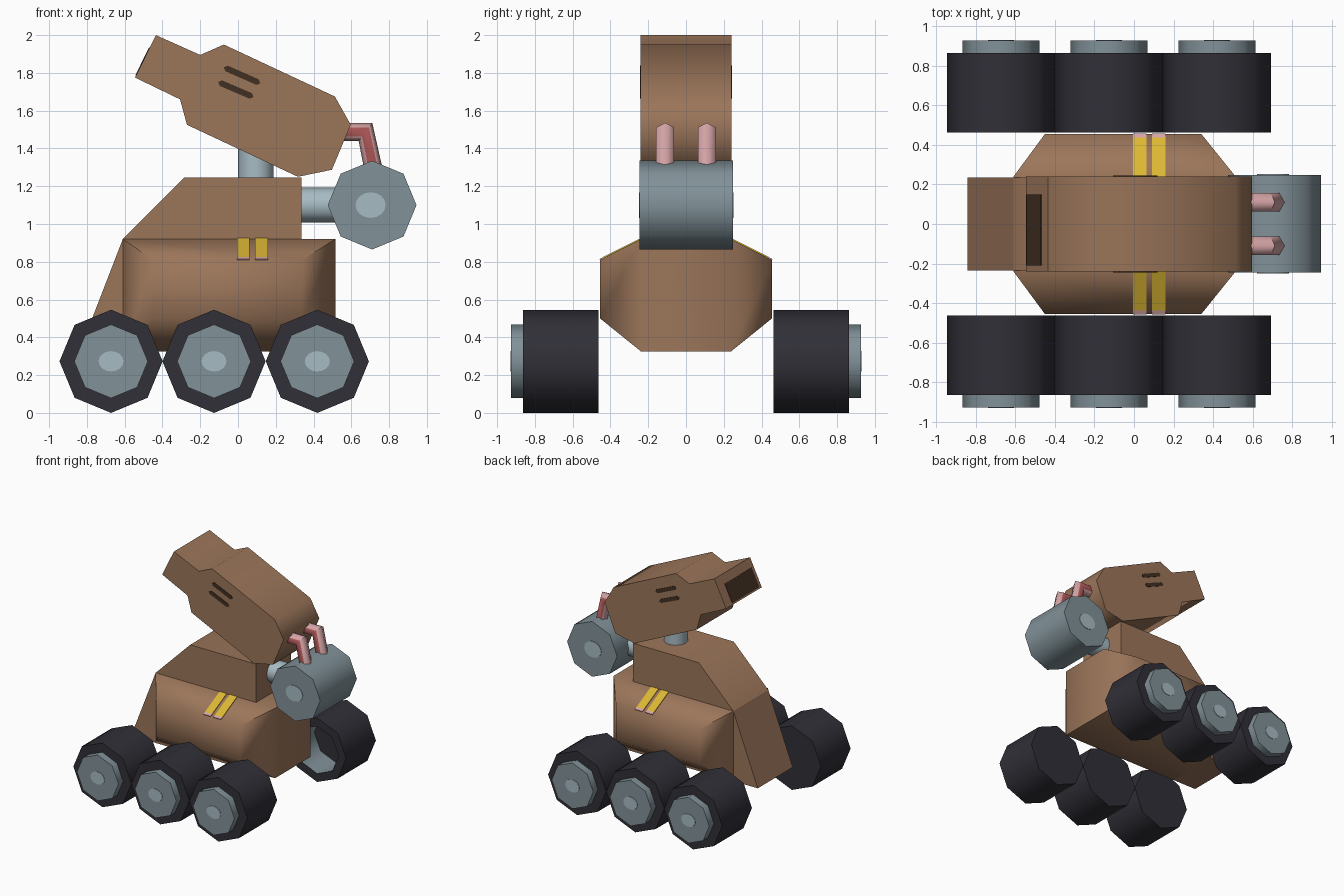
import bpy, bmesh, math
from mathutils import Vector

if "Cube" in bpy.data.objects:
    bpy.data.objects.remove(bpy.data.objects["Cube"])


def mat(name, r, g, b):
    m = bpy.data.materials.new(name)
    m.diffuse_color = (r, g, b, 1)
    m.use_nodes = True
    m.node_tree.nodes["Principled BSDF"].inputs["Base Color"].default_value = m.diffuse_color
    return m


BROWN = mat("brown", 0.33, 0.18, 0.102)
DARK = mat("dark brown", 0.055, 0.03, 0.016)
TYRE = mat("charcoal", 0.030, 0.029, 0.039)
GREY = mat("steel grey", 0.22, 0.285, 0.315)
LIGHT = mat("light steel", 0.39, 0.50, 0.55)
YELLOW = mat("yellow", 0.72, 0.48, 0.035)
RED = mat("red", 0.44, 0.10, 0.10)
PINK = mat("pink", 0.66, 0.37, 0.38)


def loft(name, rings, *mats, rule=None):
    """Skin a list of equal-length point rings, capped at both ends."""
    bm = bmesh.new()
    vs = [[bm.verts.new(p) for p in ring] for ring in rings]
    n = len(rings[0])
    for a, b in zip(vs, vs[1:]):
        for i in range(n):
            j = (i + 1) % n
            bm.faces.new((a[i], a[j], b[j], b[i]))
    bm.faces.new(vs[0])
    bm.faces.new(vs[-1])
    bmesh.ops.recalc_face_normals(bm, faces=bm.faces[:])
    if rule:
        rule(bm)
    me = bpy.data.meshes.new(name)
    bm.to_mesh(me)
    bm.free()
    for m in mats:
        me.materials.append(m)
    ob = bpy.data.objects.new(name, me)
    bpy.context.collection.objects.link(ob)
    return ob


def prism(name, profile, y0, y1, *mats, rule=None):
    """Extrude an xz profile along y."""
    return loft(name, [[(x, y, z) for x, z in profile] for y in (y0, y1)], *mats, rule=rule)


def ring(cx, cz, rx, rz=None, n=8):
    rz = rz or rx
    return [(cx + rx * math.cos(2 * math.pi * i / n), cz + rz * math.sin(2 * math.pi * i / n))
            for i in range(n)]


def rect(x0, x1, z0, z1):
    return [(x0, z0), (x1, z0), (x1, z1), (x0, z1)]


# lower hull with bulging sides
big, small = rect(-0.61, 0.515, 0.325, 0.92), rect(-0.45, 0.34, 0.50, 0.81)
loft("hull", [[(x, y, z) for x, z in r] for r, y in
              ((small, -0.455), (big, -0.238), (big, 0.238), (small, 0.455))], BROWN)
# sloping nose and upper body
prism("nose", [(-0.61, 0.92), (-0.84, 0.325), (-0.61, 0.325)], -0.235, 0.235, BROWN)
prism("upper_body", [(-0.61, 0.92), (-0.285, 1.245), (0.335, 1.245), (0.335, 0.92)],
      -0.235, 0.235, BROWN)


# painted stripes on the shoulder slopes, with pink tips
def slope_plate(name, x0, x1, t0, t1, s, m):
    a, b = Vector((0.455, 0.81)), Vector((0.238, 0.92))
    p, q = a.lerp(b, t0), a.lerp(b, t1)
    nrm = Vector((0.11, 0.217)).normalized() * 0.006
    prof = [p - nrm * 0.3, q - nrm * 0.3, q + nrm, p + nrm]
    loft(name, [[(x, s * v.x, v.y) for v in prof] for x in (x0, x1)], m)


for s in (-1, 1):
    for x0, x1 in ((-0.005, 0.062), (0.09, 0.16)):
        slope_plate("stripe", x0, x1, 0.1, 1.0, s, YELLOW)
        slope_plate("stripe_tip", x0, x1, 0.0, 0.1, s, PINK)


# wheels: tyre, hub and hub centre
def recess(bm):
    """Hollow the inner face of the far-side tyres."""
    f = min((f for f in bm.faces if len(f.verts) == 8), key=lambda f: f.calc_center_median().y)
    bmesh.ops.inset_individual(bm, faces=[f], thickness=0.072)
    deep = bmesh.ops.extrude_discrete_faces(bm, faces=[f])["faces"][0]
    for e in deep.edges:
        for g in e.link_faces:
            if g is not deep:
                g.material_index = 1
    bmesh.ops.translate(bm, verts=deep.verts[:], vec=(0, 0.25, 0))


for s in (-1, 1):
    for cx in (-0.672, -0.127, 0.42):
        prism("tyre", ring(cx, 0.273, 0.273), s * 0.463, s * 0.863, TYRE, GREY,
              rule=recess if s > 0 else None)
        prism("hub", ring(cx, 0.273, 0.195), s * 0.84, s * 0.926, GREY)
        prism("hub_centre", ring(cx, 0.273, 0.066, 0.054, 16), s * 0.925, s * 0.93, LIGHT)

# neck post and rear connecting pipe
loft("neck", [[(0.095 + a, b, z) for a, b in ring(0, 0, 0.094, n=12)] for z in (1.22, 1.46)], LIGHT)
loft("rear_pipe", [[(x, a, 1.10 + b) for a, b in ring(0, 0, 0.092, n=12)] for x in (0.30, 0.60)], LIGHT)

# rear drum
prism("drum", ring(0.71, 1.10, 0.235), -0.245, 0.248, GREY)
for y0, y1 in ((-0.249, -0.244), (0.247, 0.252)):
    prism("drum_centre", ring(0.702, 1.10, 0.08, 0.068, 16), y0, y1, LIGHT)


# bent hoses from head to drum: red flanks, pink tops
def flank(bm):
    for f in bm.faces:
        f.material_index = 1 if abs(f.normal.y) > 0.8 else 0


hexagon = [(0.055 * math.sin(i * math.pi / 3), 0.048 * math.cos(i * math.pi / 3)) for i in range(6)]
# path point and the direction of the section's outer side
path = [((0.52, 1.487), (0, 1)), ((0.675, 1.487), (0.75, 1.0)), ((0.725, 1.25), (1, 0.2))]
for cy in (-0.11, 0.11):
    loft("hose", [[(p[0] + v * d[0], cy + u, p[1] + v * d[1]) for u, v in hexagon] for p, d in path],
         PINK, RED, rule=flank)

# tilted head with stubby muzzle
prism("head", [(-0.545, 1.775), (-0.435, 2.0), (-0.20, 1.895), (-0.075, 1.95), (0.513, 1.675),
               (0.597, 1.525), (0.497, 1.287), (0.317, 1.25), (-0.27, 1.525), (-0.307, 1.66)],
      -0.24, 0.24, BROWN)

# dark muzzle panel on the end of the head
a, b = Vector((-0.545, 1.775)), Vector((-0.435, 2.0))
out = Vector((-0.225, 0.11)).normalized() * 0.004
p, q = a.lerp(b, 0.05), a.lerp(b, 0.7)
prism("muzzle_panel", [p - out, q - out, q + out, p + out], -0.21, 0.15, DARK)

# vent slots on both sides of the head
for s in (-1, 1):
    for p, q in (((-0.075, 1.83), (0.118, 1.745)), ((-0.105, 1.752), (0.082, 1.672))):
        p, q = Vector(p), Vector(q)
        d = (q - p).normalized() * 0.016
        n = Vector((-d.y, d.x))
        prism("vent_slot", [p, p + d + n, q - d + n, q, q - d - n, p + d - n],
              s * 0.238, s * 0.244, DARK)

# smooth shading with sharp corners kept
bpy.ops.object.select_all(action='SELECT')
bpy.context.view_layer.objects.active = bpy.context.selected_objects[0]
bpy.ops.object.shade_smooth_by_angle(angle=math.radians(65))
